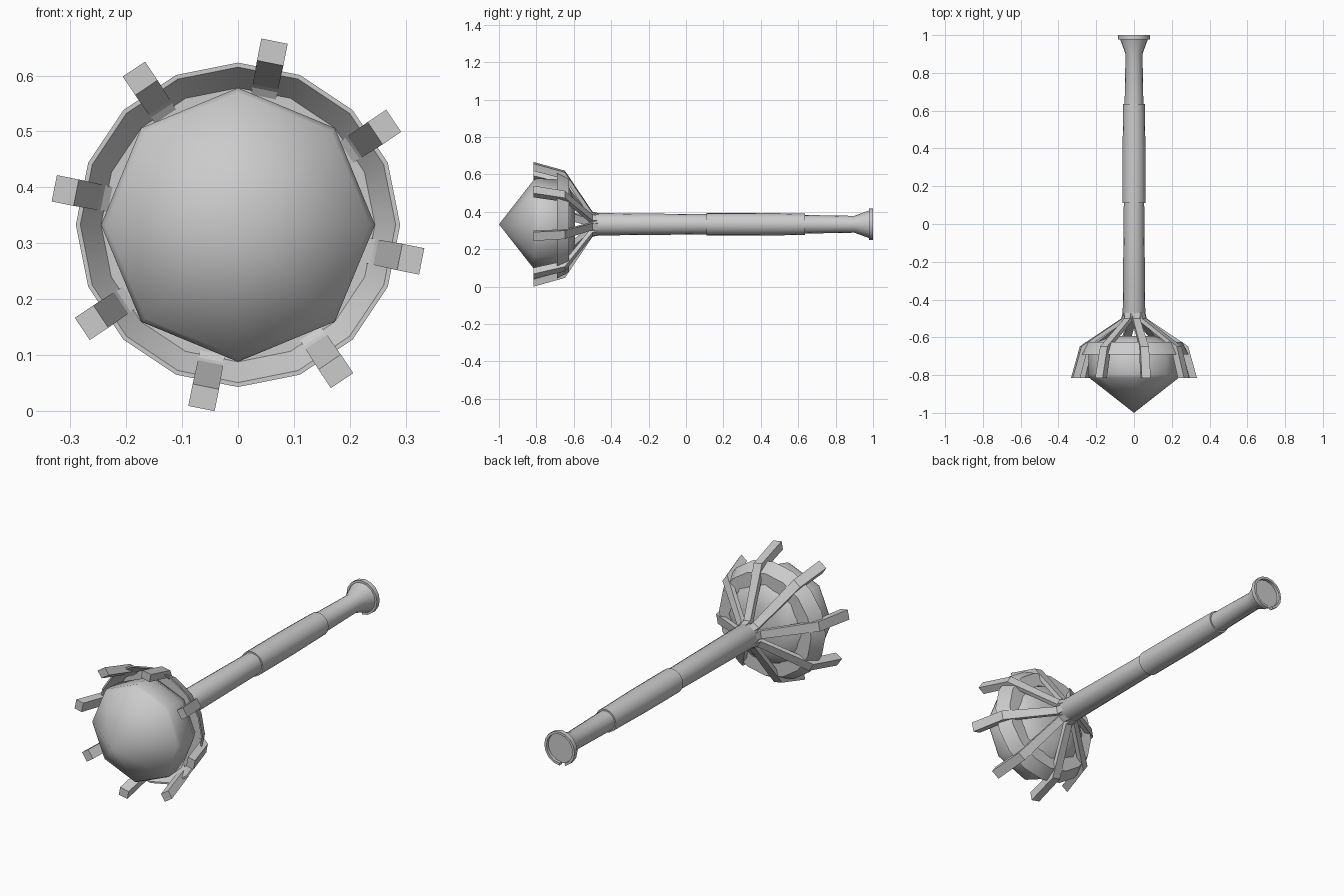
import bpy, bmesh
from math import cos, sin, radians, pi
from mathutils import Vector

if "Cube" in bpy.data.objects:
    bpy.data.objects.remove(bpy.data.objects["Cube"])

CZ = 0.333  # height of the long axis


def point(r, a, y):
    return Vector((r * cos(a), y, CZ + r * sin(a)))


def finish(bm, name, angle):
    bmesh.ops.remove_doubles(bm, verts=bm.verts, dist=1e-5)
    bmesh.ops.recalc_face_normals(bm, faces=bm.faces)
    me = bpy.data.meshes.new(name)
    bm.to_mesh(me)
    bm.free()
    ob = bpy.data.objects.new(name, me)
    bpy.context.collection.objects.link(ob)
    bpy.ops.object.select_all(action='DESELECT')
    ob.select_set(True)
    bpy.context.view_layer.objects.active = ob
    bpy.ops.object.shade_smooth_by_angle(angle=radians(angle))
    return ob


def lathe(name, profile, sides, closed=False, skip=(), angle=35):
    """Turn (y, radius) pairs around the long axis; skip leaves out segments."""
    bm = bmesh.new()
    rings = [[bm.verts.new(point(max(r, 1e-7), 2 * pi * i / sides, y))
              for i in range(sides)] for y, r in profile]
    pairs = list(zip(rings, rings[1:]))
    if closed:
        pairs.append((rings[-1], rings[0]))
    for a, b in pairs:
        for i in range(sides):
            if i not in skip:
                j = (i + 1) % sides
                bm.faces.new((a[i], a[j], b[j], b[i]))
    if closed and skip:
        bmesh.ops.holes_fill(bm, edges=[e for e in bm.edges if e.is_boundary])
    return finish(bm, name, angle)


# Faceted gem head with pointed front
lathe("gem", [(-1, 0), (-0.815, 0.236), (-0.795, 0.245), (-0.69, 0.24),
              (-0.625, 0.2), (-0.593, 0.11), (-0.593, 0)], 8, angle=50)

# Flared collar behind the gem
lathe("collar", [(-0.69, 0.29), (-0.625, 0.255), (-0.625, 0.19),
                 (-0.637, 0.19), (-0.637, 0.245), (-0.69, 0.282)], 16, closed=True)

# Shaft, grip sleeve and pommel
lathe("shaft", [(-0.52, 0), (-0.52, 0.05), (-0.49, 0.06), (0.12, 0.054), (0.12, 0)], 16)
lathe("grip", [(0.11, 0), (0.11, 0.061), (0.37, 0.061), (0.635, 0.057), (0.635, 0)], 16)
lathe("pommel", [(0.62, 0), (0.62, 0.05), (0.9, 0.045), (0.985, 0.076),
                 (0.985, 0)], 16)
# Pommel rim with a small gap underneath
lathe("pommel_rim", [(0.978, 0.072), (0.978, 0.084), (1.0, 0.084), (1.0, 0.072)],
      16, closed=True, skip=(11,))

# Eight bent prongs: (y, inner radius, outer radius, half width)
SECTIONS = [(-0.46, 0.02, 0.056, 0.016), (-0.50, 0.025, 0.065, 0.019),
            (-0.648, 0.25, 0.288, 0.023), (-0.815, 0.295, 0.335, 0.024)]
for k in range(8):
    a = radians(33.75 + 45 * k)
    side = Vector((-sin(a), 0, cos(a)))
    bm = bmesh.new()
    loops = []
    for y, r0, r1, w in SECTIONS:
        loops.append([bm.verts.new(point(r, a, y) + side * s)
                      for r, s in ((r0, -w), (r0, w), (r1, w), (r1, -w))])
    for p, q in zip(loops, loops[1:]):
        for i in range(4):
            bm.faces.new((p[i], p[(i + 1) % 4], q[(i + 1) % 4], q[i]))
    bm.faces.new(loops[0])
    bm.faces.new(loops[-1])
    finish(bm, f"prong_{k + 1}", 20)
